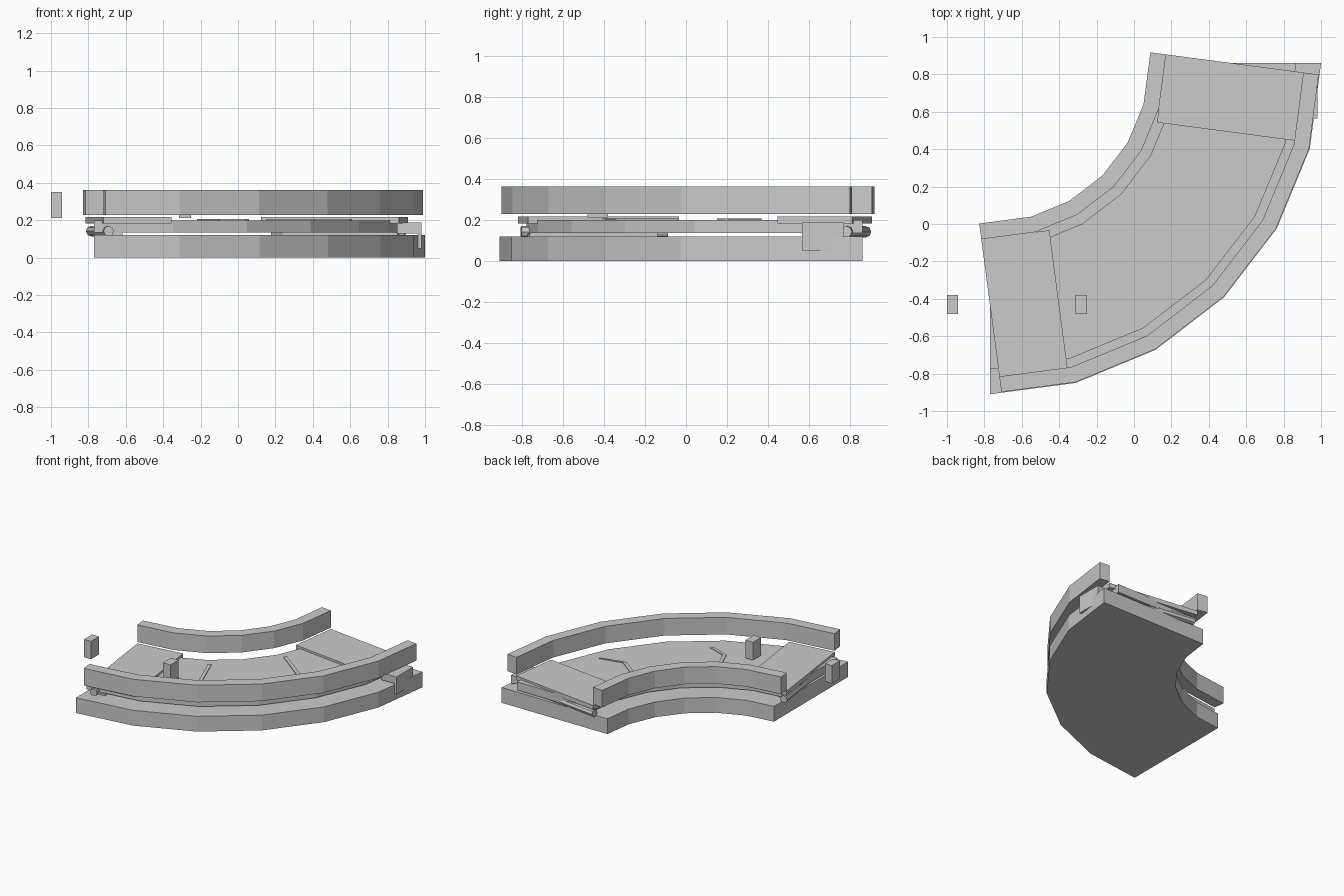
import bpy, bmesh
from math import sin, cos, radians
from mathutils import Vector

if "Cube" in bpy.data.objects:
    bpy.data.objects.remove(bpy.data.objects["Cube"])

CX, CY = -0.77, 0.86          # centre of the bend
STEP = 15                     # degrees per facet
A = radians(STEP / 2)
D = Vector((cos(A), sin(A)))  # direction of the first chord
N = Vector((sin(A), -cos(A))) # its outward normal
S0 = -0.169                   # trimmed end position along the first chord


def swap(p):
    # mirror a bend-relative point to the other end
    return Vector((-p[1], -p[0]))


def prism(name, outline, z0, z1):
    # extrude a flat outline upwards
    bm = bmesh.new()
    f = bm.faces.new([bm.verts.new((x, y, z0)) for x, y in outline])
    top = bmesh.ops.extrude_face_region(bm, geom=[f])
    verts = [v for v in top["geom"] if isinstance(v, bmesh.types.BMVert)]
    bmesh.ops.translate(bm, verts=verts, vec=(0, 0, z1 - z0))
    bmesh.ops.recalc_face_normals(bm, faces=bm.faces)
    me = bpy.data.meshes.new(name)
    bm.to_mesh(me)
    bm.free()
    ob = bpy.data.objects.new(name, me)
    bpy.context.collection.objects.link(ob)
    return ob


def arc(r, chord_ends):
    pts = [Vector((r * sin(radians(a)), -r * cos(radians(a)))) for a in range(0, 91, STEP)]
    if chord_ends:
        pts[0] = D * S0 + N * r * cos(A)
        pts[-1] = swap(pts[0])
    return [(p.x + CX, p.y + CY) for p in pts]


def bend(name, r0, r1, z0, z1, chord_ends=False):
    return prism(name, arc(r1, chord_ends) + arc(r0, chord_ends)[::-1], z0, z1)


def end_pair(name, s0, s1, n0, n1, z0, z1):
    # rectangle square to the end chord, at both ends of the bend
    pts = [D * s + N * n for s, n in ((s0, n0), (s1, n0), (s1, n1), (s0, n1))]
    for tag, q in (("left", pts), ("right", [swap(p) for p in pts])):
        prism(f"{name}_{tag}", [(p[0] + CX, p[1] + CY) for p in q], z0, z1)


def box(name, x0, x1, y0, y1, z0, z1):
    prism(name, [(x0, y0), (x1, y0), (x1, y1), (x0, y1)], z0, z1)


# base, belt and guard rails
bend("base", 0.85, 1.77, 0, 0.12)
bend("belt", 0.99, 1.637, 0.135, 0.2)
bend("inner_rail", 0.85, 0.935, 0.228, 0.362, True)
bend("outer_rail", 1.682, 1.766, 0.228, 0.362, True)

# end plates over the belt and cross bars under it
end_pair("end_plate", S0, 0.198, 0.927, 1.67, 0.183, 0.217)
end_pair("cross_bar", -0.13, -0.06, 1.0, 1.63, 0.12, 0.135)

# end rollers
for tag, f in (("left", lambda p: p), ("right", swap)):
    a, b = f(D * (S0 + 0.03) + N * 0.94), f(D * (S0 + 0.03) + N * 1.66)
    v = Vector((b - a)).to_3d()
    m = ((a + b) / 2)
    bpy.ops.mesh.primitive_cylinder_add(vertices=8, radius=0.028, depth=v.length,
                                        location=(m.x + CX, m.y + CY, 0.142))
    ob = bpy.context.object
    ob.name = f"end_roller_{tag}"
    ob.rotation_euler = v.to_track_quat('Z', 'Y').to_euler()

# thin bent direction marks on the belt
for tag, path in (("a", ((-0.22, -0.06), (-0.10, -0.36), (0.04, -0.41))),
                  ("b", ((0.15, 0.35), (0.41, 0.15), (0.59, 0.19)))):
    p = [Vector(q) for q in path]
    w = Vector((0.02, 0.018))
    out = [q + w for q in p] + [q for q in reversed(p)]
    prism(f"direction_mark_{tag}", out, 0.198, 0.206)

# sensor posts
box("sensor_post_outer", -1.0, -0.94, -0.48, -0.38, 0.212, 0.352)
box("sensor_post_inner", -0.315, -0.25, -0.48, -0.38, 0.212, 0.352)

# side bracket
box("bracket_arm", 0.85, 0.98, 0.565, 0.77, 0.13, 0.187)
box("bracket_plate", 0.963, 0.98, 0.565, 0.77, 0.05, 0.187)
